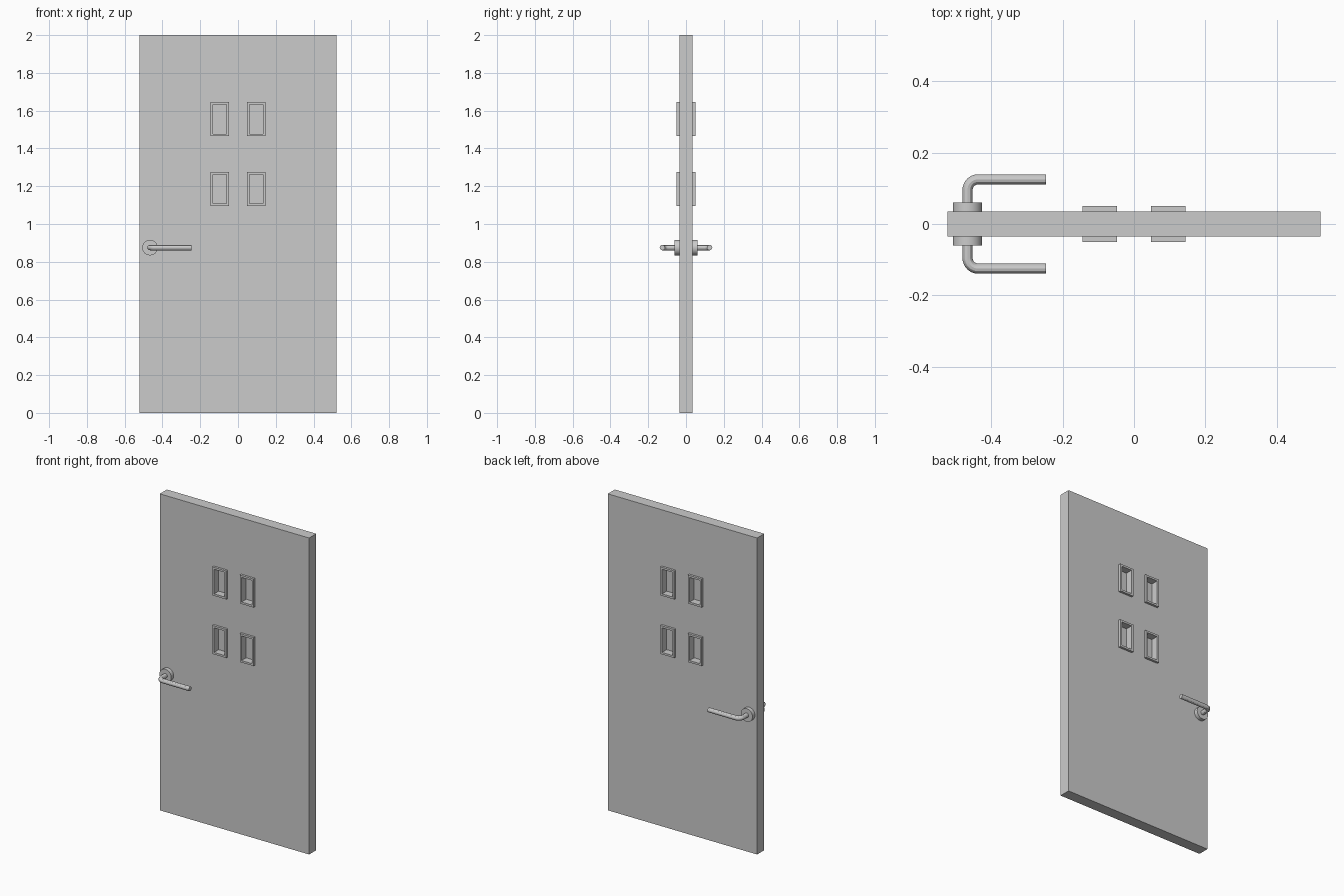
import bpy, bmesh
from math import pi, sin, cos
from mathutils import Matrix, Vector

if "Cube" in bpy.data.objects:
    bpy.data.objects.remove(bpy.data.objects["Cube"])

DOOR_W, DOOR_T, DOOR_H = 1.044, 0.071, 2.0
WIN_W, WIN_H, BAR, WIN_T = 0.097, 0.18, 0.0125, 0.10
WINDOWS = [(x, z) for x in (-0.096, 0.096) for z in (1.185, 1.555)]
HANDLE_X, HANDLE_Z = -0.466, 0.875


def add_object(name, bm):
    mesh = bpy.data.meshes.new(name)
    bmesh.ops.recalc_face_normals(bm, faces=bm.faces)
    bm.to_mesh(mesh)
    bm.free()
    obj = bpy.data.objects.new(name, mesh)
    bpy.context.collection.objects.link(obj)
    return obj


def add_box(bm, centre, size):
    bmesh.ops.create_cube(bm, size=1, matrix=Matrix.Translation(centre) @ Matrix.Diagonal((*size, 1)))


def box(name, centre, size):
    bm = bmesh.new()
    add_box(bm, centre, size)
    return add_object(name, bm)


def activate(obj):
    bpy.ops.object.select_all(action='DESELECT')
    obj.select_set(True)
    bpy.context.view_layer.objects.active = obj


def smooth(obj):
    activate(obj)
    bpy.ops.object.shade_smooth_by_angle(angle=pi / 6)


# Door slab with four window openings
door = box("door_slab", (0, 0, DOOR_H / 2), (DOOR_W, DOOR_T, DOOR_H))
bm = bmesh.new()
for x, z in WINDOWS:
    add_box(bm, (x, 0, z), (WIN_W - BAR, 0.3, WIN_H - BAR))
cutter = add_object("window_cutter", bm)
cutter.hide_render = True
cut = door.modifiers.new("openings", 'BOOLEAN')
cut.operation, cut.solver, cut.object = 'DIFFERENCE', 'EXACT', cutter
activate(door)
bpy.ops.object.modifier_apply(modifier=cut.name)
bpy.data.objects.remove(cutter)


# Window frame: mitred rectangular ring running through the door
def window_frame(name, cx, cz):
    bm = bmesh.new()
    corners = ((-1, -1), (1, -1), (1, 1), (-1, 1))
    section = ((0, -1), (BAR, -1), (BAR, 1), (0, 1))
    rings = [[bm.verts.new((cx + sx * (WIN_W / 2 - inset), sy * WIN_T / 2,
                            cz + sz * (WIN_H / 2 - inset)))
              for inset, sy in section] for sx, sz in corners]
    for i in range(4):
        a, b = rings[i], rings[(i + 1) % 4]
        for j in range(4):
            k = (j + 1) % 4
            bm.faces.new((a[j], b[j], b[k], a[k]))
    return add_object(name, bm)


for i, (x, z) in enumerate(WINDOWS, 1):
    window_frame(f"window_frame_{i}", x, z)
    box(f"window_pane_{i}", (x, 0, z), (WIN_W - BAR, 0.008, WIN_H - BAR))


# Handles: round rosette plus bent lever on each face
def rosette(name, side):
    bm = bmesh.new()
    place = Matrix.Translation((HANDLE_X, side * 0.045, HANDLE_Z)) @ Matrix.Rotation(pi / 2, 4, 'X')
    bmesh.ops.create_cone(bm, cap_ends=True, segments=32, radius1=0.041, radius2=0.041,
                          depth=0.03, matrix=place)
    smooth(add_object(name, bm))


def lever(name, side):
    bend, reach, end_x, steps = 0.03, 0.125, -0.247, 8
    path = [Vector((HANDLE_X, side * 0.04, HANDLE_Z))]
    for i in range(steps + 1):
        a = pi / 2 * i / steps
        path.append(Vector((HANDLE_X + bend * (1 - cos(a)),
                            side * (reach - bend + bend * sin(a)), HANDLE_Z)))
    path.append(Vector((end_x, side * reach, HANDLE_Z)))
    curve = bpy.data.curves.new(name, 'CURVE')
    curve.dimensions = '3D'
    curve.bevel_depth, curve.bevel_resolution, curve.use_fill_caps = 0.0142, 4, True
    spline = curve.splines.new('POLY')
    spline.points.add(len(path) - 1)
    for point, co in zip(spline.points, path):
        point.co = (*co, 1)
    obj = bpy.data.objects.new(name, curve)
    bpy.context.collection.objects.link(obj)
    activate(obj)
    bpy.ops.object.convert(target='MESH')
    smooth(bpy.context.view_layer.objects.active)


for label, side in (("front", -1), ("back", 1)):
    rosette(f"{label}_handle_rosette", side)
    lever(f"{label}_handle_lever", side)
